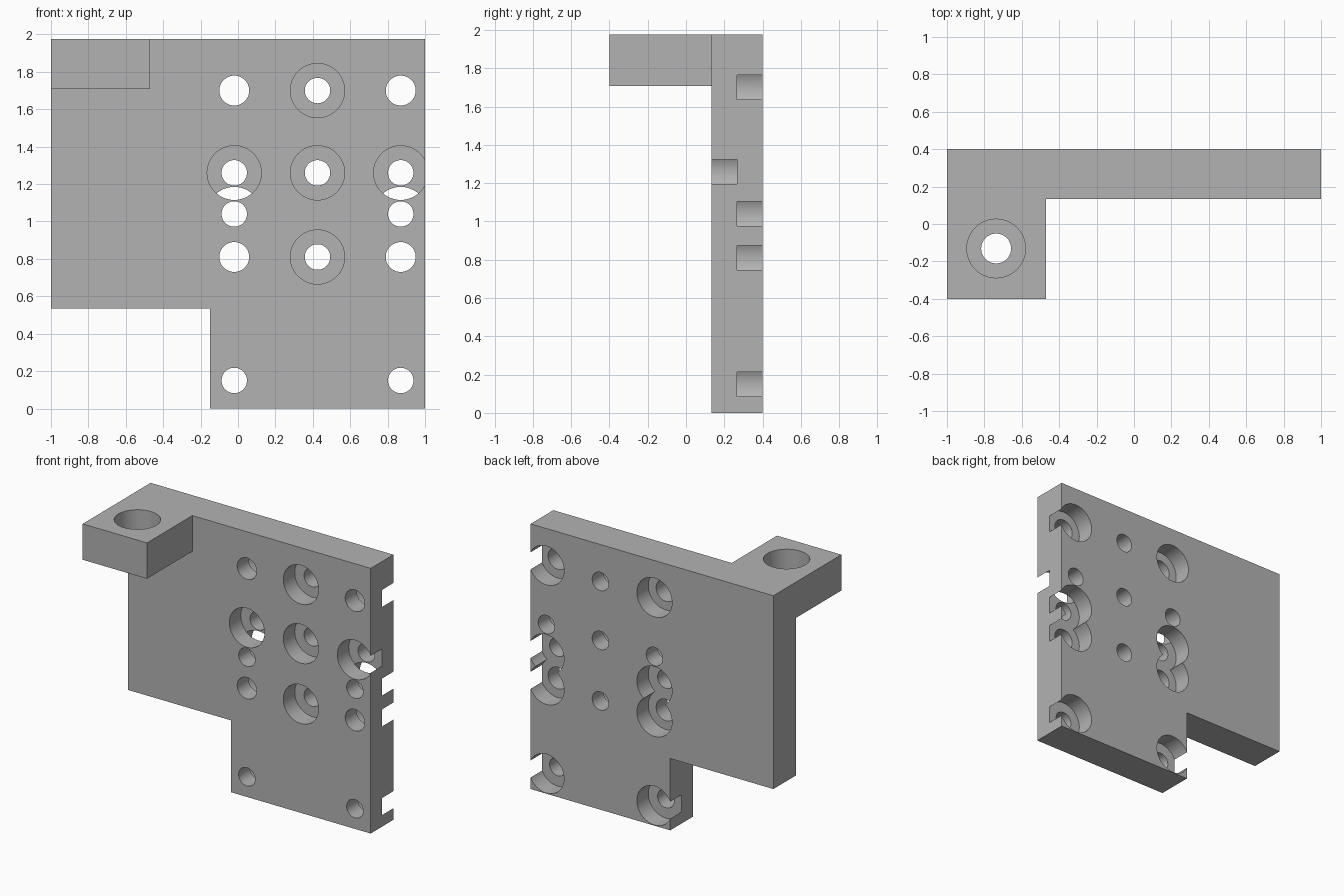
import bpy, bmesh
from mathutils import Matrix, Vector

cube = bpy.data.objects.get("Cube")
if cube:
    bpy.data.objects.remove(cube, do_unlink=True)

grey = bpy.data.materials.new("plain grey")
grey.use_nodes = True
colour = (0.45, 0.45, 0.45, 1)
grey.diffuse_color = colour
grey.node_tree.nodes["Principled BSDF"].inputs["Base Color"].default_value = colour

FRONT, BACK, TOP = 0.133, 0.4, 1.975
THICK = BACK - FRONT
MIDDLE = (FRONT + BACK) / 2


def add_object(name, bm):
    bmesh.ops.recalc_face_normals(bm, faces=bm.faces)
    mesh = bpy.data.meshes.new(name)
    bm.to_mesh(mesh)
    bm.free()
    mesh.materials.append(grey)
    obj = bpy.data.objects.new(name, mesh)
    bpy.context.collection.objects.link(obj)
    return obj


def extrude_profile(name, points, direction):
    bm = bmesh.new()
    face = bm.faces.new([bm.verts.new(p) for p in points])
    new = bmesh.ops.extrude_face_region(bm, geom=[face])["geom"]
    bmesh.ops.translate(bm, vec=direction,
                        verts=[v for v in new if isinstance(v, bmesh.types.BMVert)])
    return add_object(name, bm)


def cylinder(name, start, end, radius):
    start, end = Vector(start), Vector(end)
    axis = end - start
    turn = axis.to_track_quat('Z', 'Y').to_matrix().to_4x4()
    bm = bmesh.new()
    bmesh.ops.create_cone(bm, cap_ends=True, segments=48, radius1=radius,
                          radius2=radius, depth=axis.length,
                          matrix=Matrix.Translation((start + end) / 2) @ turn)
    return add_object(name, bm)


def combine(target, tool, operation):
    mod = target.modifiers.new(tool.name, 'BOOLEAN')
    mod.operation, mod.object, mod.solver = operation, tool, 'EXACT'
    bpy.context.view_layer.update()
    result = bpy.data.meshes.new_from_object(
        target.evaluated_get(bpy.context.evaluated_depsgraph_get()))
    target.modifiers.clear()
    target.data = result
    bpy.data.objects.remove(tool, do_unlink=True)


# Upright plate with the notched lower corner
outline = [(-1, 0.535), (-0.15, 0.535), (-0.15, 0), (1, 0), (1, TOP), (-1, TOP)]
plate = extrude_profile("mounting_plate", [(x, FRONT, z) for x, z in outline],
                        (0, THICK, 0))

# Lug reaching forward from the top corner
lug_bottom = TOP - THICK
lug = extrude_profile("lug", [(x, y, lug_bottom) for x, y in
                              [(-1, -0.4), (-0.47, -0.4), (-0.47, 0.2), (-1, 0.2)]],
                      (0, 0, THICK))
combine(plate, lug, 'UNION')

# Vertical counterbored hole in the lug
lx, ly = -0.737, -0.131
combine(plate, cylinder("lug_hole", (lx, ly, 1.6), (lx, ly, 2.1), 0.08), 'DIFFERENCE')
combine(plate, cylinder("lug_bore", (lx, ly, TOP - 0.16), (lx, ly, 2.1), 0.157), 'DIFFERENCE')

# Plate holes: z, radius and the side that is counterbored
outer_column = [(1.70, 0.08, "back"), (1.26, 0.068, "front"), (1.04, 0.068, "back"),
                (0.81, 0.08, "back"), (0.15, 0.068, "back")]
centre_column = [(1.70, 0.068, "front"), (1.26, 0.068, "front"), (0.81, 0.068, "front")]
for x, column in [(-0.02, outer_column), (0.425, centre_column), (0.87, outer_column)]:
    for z, radius, side in column:
        combine(plate, cylinder("hole", (x, 0, z), (x, 0.5, z), radius), 'DIFFERENCE')
        start, end = (0, MIDDLE + 0.001) if side == "front" else (MIDDLE - 0.001, 0.5)
        combine(plate, cylinder("bore", (x, start, z), (x, end, z), 0.145), 'DIFFERENCE')

# Smooth hole walls with crisp edges
bpy.ops.object.select_all(action='DESELECT')
plate.select_set(True)
bpy.context.view_layer.objects.active = plate
bpy.ops.object.shade_smooth_by_angle(angle=0.5)
